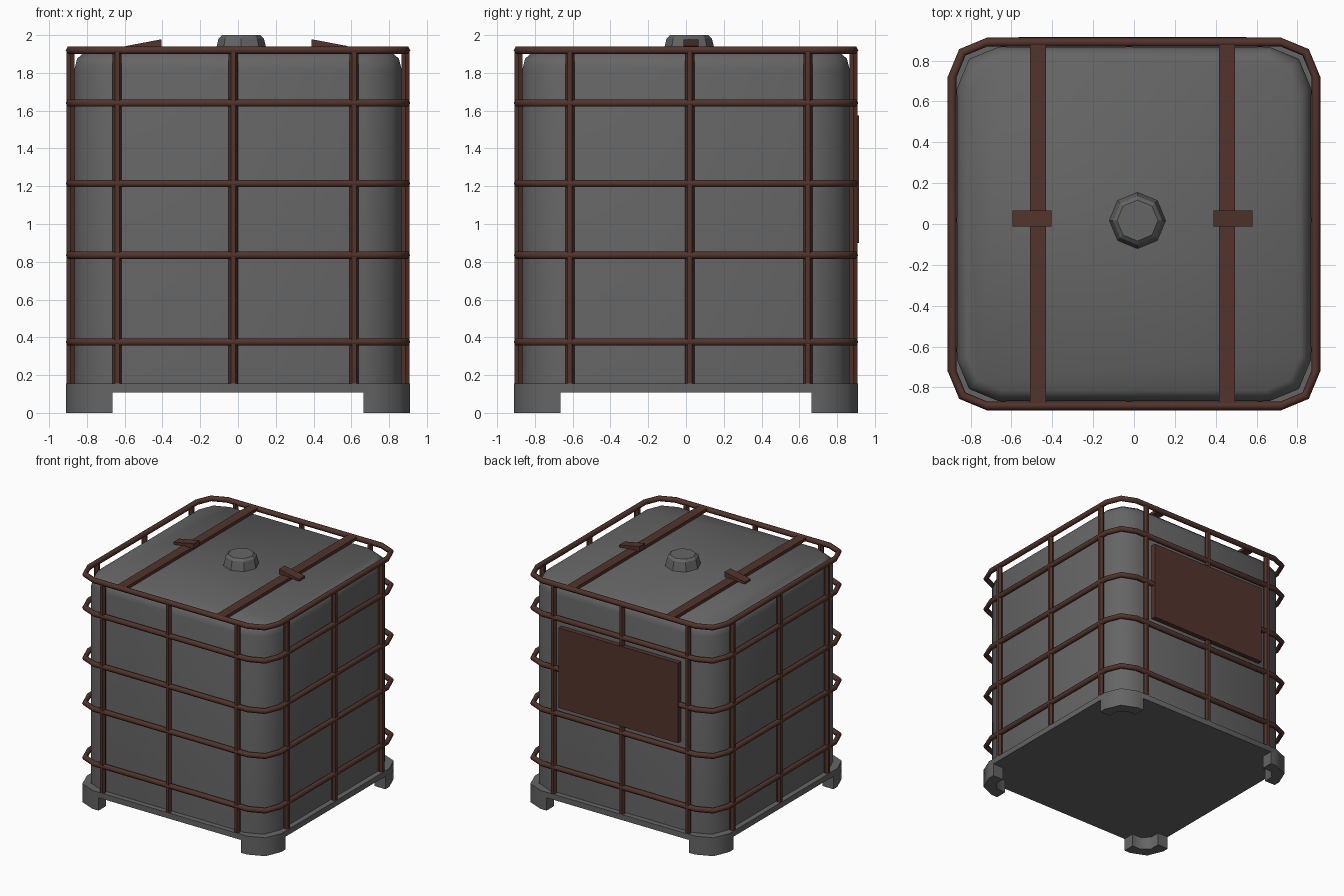
import bpy, bmesh, math
from mathutils import Vector

if "Cube" in bpy.data.objects:
    bpy.data.objects.remove(bpy.data.objects["Cube"])


def material(name, rgb):
    m = bpy.data.materials.new(name)
    m.diffuse_color = (*rgb, 1)
    m.use_nodes = True
    m.node_tree.nodes["Principled BSDF"].inputs["Base Color"].default_value = m.diffuse_color
    return m


GREY = material("grey_plastic", (0.13, 0.13, 0.13))
BROWN = material("rusty_brown", (0.085, 0.034, 0.025))


def finish(name, bm, mat, smooth=None):
    bmesh.ops.recalc_face_normals(bm, faces=bm.faces[:])
    me = bpy.data.meshes.new(name)
    bm.to_mesh(me)
    bm.free()
    me.materials.append(mat)
    ob = bpy.data.objects.new(name, me)
    bpy.context.collection.objects.link(ob)
    if smooth:
        bpy.ops.object.select_all(action='DESELECT')
        ob.select_set(True)
        bpy.context.view_layer.objects.active = ob
        bpy.ops.object.shade_smooth_by_angle(angle=math.radians(smooth))
    return ob


def rounded_square(half, r, seg=2):
    pts = []
    for q, (sx, sy) in enumerate([(1, 1), (-1, 1), (-1, -1), (1, -1)]):
        for i in range(seg + 1):
            a = math.pi / 2 * (q + i / seg)
            pts.append((sx * (half - r) + r * math.cos(a),
                        sy * (half - r) + r * math.sin(a)))
    return pts


def loft(bm, loops, closed=False):
    """Skin matching loops of points; cap the ends unless closed."""
    rows = [[bm.verts.new(p) for p in l] for l in loops]
    n = len(rows[0])
    for k in range(len(rows) if closed else len(rows) - 1):
        a, b = rows[k], rows[(k + 1) % len(rows)]
        for i in range(n):
            j = (i + 1) % n
            bm.faces.new((a[i], a[j], b[j], b[i]))
    if not closed:
        bm.faces.new(rows[0])
        bm.faces.new(rows[-1])


def box(name, lo, hi, mat):
    bm = bmesh.new()
    loft(bm, [[(lo[0], lo[1], z), (hi[0], lo[1], z), (hi[0], hi[1], z), (lo[0], hi[1], z)]
              for z in (lo[2], hi[2])])
    return finish(name, bm, mat)


# Tank: rounded box with a softened top edge
bm = bmesh.new()
loft(bm, [[(x, y, z) for x, y in rounded_square(h, r)] for h, r, z in
          [(0.866, 0.20, 0.13), (0.866, 0.20, 1.82), (0.852, 0.19, 1.875), (0.815, 0.17, 1.908)]])
finish("tank", bm, GREY, 50)

# Pallet deck
bm = bmesh.new()
loft(bm, [[(x, y, z) for x, y in rounded_square(0.91, 0.19)] for z in (0.108, 0.155)])
finish("pallet_deck", bm, GREY, 50)

# Pallet feet: L-shaped corner shells
corner = rounded_square(0.91, 0.19)[:3]
t, end = 0.81, 0.665
foot = [(0.91, end)] + corner + [(end, 0.91), (end, t), (0.75, t), (t, 0.75), (t, end)]
for label, sx, sy in [("back_right", 1, 1), ("back_left", -1, 1),
                      ("front_left", -1, -1), ("front_right", 1, -1)]:
    bm = bmesh.new()
    loft(bm, [[(sx * x, sy * y, z) for x, y in foot] for z in (0, 0.11)])
    finish("foot_" + label, bm, GREY, 50)

# Horizontal cage rings: hexagonal tube swept round the tank
for n, z in enumerate((0.375, 0.835, 1.215, 1.64, 1.92)):
    bm = bmesh.new()
    hexa = [(0.022 * math.cos(k * math.pi / 3), 0.022 * math.sin(k * math.pi / 3)) for k in range(6)]
    shells = [[(x, y, z + dz) for x, y in rounded_square(0.89 + d, 0.17 + d)] for d, dz in hexa]
    loft(bm, shells, closed=True)
    finish(f"cage_ring_{n + 1}", bm, BROWN, 62)

# Vertical cage bars, three per side
for side, (axis, s) in {"front": (0, -1), "right": (1, 1), "back": (0, 1), "left": (1, -1)}.items():
    for n, p in enumerate((-0.64, -0.025, 0.615) if axis == 0 else (-0.615, 0.02, 0.645)):
        c = Vector((p, s * 0.886)) if axis == 0 else Vector((s * 0.886, p))
        bm = bmesh.new()
        ring = []
        for k in range(6):
            a = k * math.pi / 3 + (math.pi / 2 if axis else 0)
            ring.append((c.x + 0.024 * math.cos(a), c.y + 0.024 * math.sin(a)))
        loft(bm, [[(x, y, z) for x, y in ring] for z in (0.15, 1.92)])
        finish(f"cage_bar_{side}_{n + 1}", bm, BROWN)

# Top straps and their tilted clips
for label, x, s in (("left", -0.47, 1), ("right", 0.455, -1)):
    box("strap_" + label, (x - 0.04, -0.9, 1.91), (x + 0.04, 0.9, 1.936), BROWN)
    cx = x - 0.03 * s
    prof = [(-0.095, 1.925), (-0.095, 1.942), (0.095, 1.978), (0.095, 1.935)]
    bm = bmesh.new()
    loft(bm, [[(cx + s * u, y, z) for u, z in prof] for y in (-0.012, 0.065)])
    finish("strap_clip_" + label, bm, BROWN)

# Filler cap: faceted octagon
bm = bmesh.new()
loft(bm, [[(0.017 + r * math.cos(k * math.pi / 4), 0.017 + r * math.sin(k * math.pi / 4), z)
           for k in range(8)] for r, z in [(0.14, 1.9), (0.12, 1.982), (0.1, 2.0)]])
finish("filler_cap", bm, GREY)

# Back sign plate
box("sign_plate", (-0.565, 0.875, 0.9), (0.55, 0.916, 1.575), BROWN)
